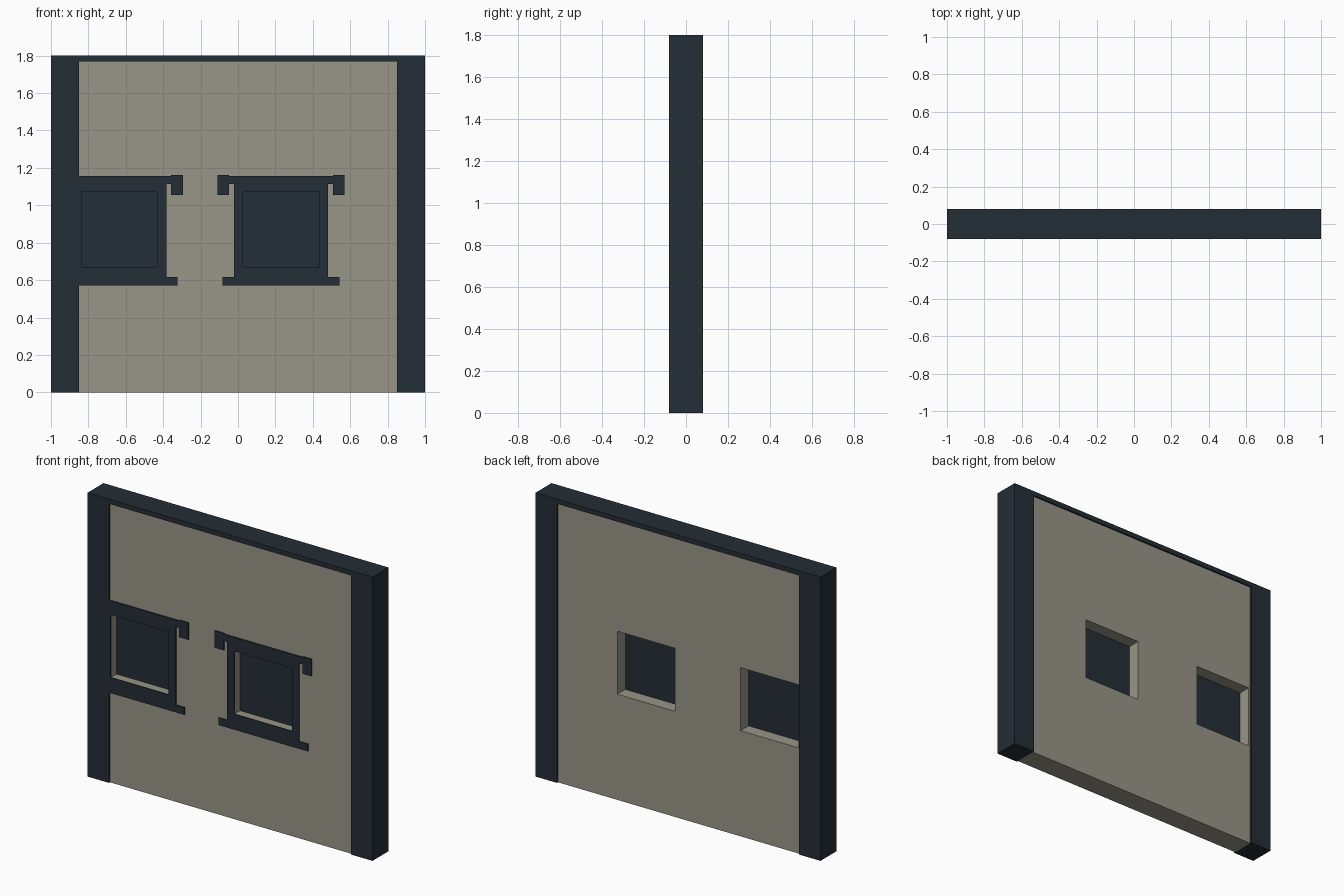
import bpy, bmesh, math
from mathutils import Matrix

if "Cube" in bpy.data.objects:
    bpy.data.objects.remove(bpy.data.objects["Cube"])


def material(name, rgb):
    m = bpy.data.materials.new(name)
    m.diffuse_color = (*rgb, 1)
    m.use_nodes = True
    m.node_tree.nodes["Principled BSDF"].inputs["Base Color"].default_value = m.diffuse_color
    return m


DARK = material("dark slate", (0.0176, 0.0273, 0.0369))
TAN = material("plaster tan", (0.314, 0.301, 0.242))


def rect(x0, x1, z0, z1):
    return [(x0, z0), (x1, z0), (x1, z1), (x0, z1)]


def slab(name, loops, y0, y1, mats):
    """Extrude front-view outlines (inner loops become holes) from y0 to y1."""
    cu = bpy.data.curves.new(name, 'CURVE')
    cu.dimensions, cu.fill_mode, cu.extrude = '2D', 'BOTH', (y1 - y0) / 2
    for pts in loops:
        s = cu.splines.new('POLY')
        s.points.add(len(pts) - 1)
        s.use_cyclic_u = True
        for p, (x, z) in zip(s.points, pts):
            p.co = (x, z, 0, 1)
    tmp = bpy.data.objects.new(name + "_outline", cu)
    bpy.context.collection.objects.link(tmp)
    dg = bpy.context.evaluated_depsgraph_get()
    me = bpy.data.meshes.new_from_object(tmp.evaluated_get(dg))
    bpy.data.objects.remove(tmp)
    bm = bmesh.new()
    bm.from_mesh(me)
    bm.transform(Matrix.Translation((0, (y0 + y1) / 2, 0)) @ Matrix.Rotation(math.pi / 2, 4, 'X'))
    bmesh.ops.remove_doubles(bm, verts=bm.verts, dist=1e-5)
    bmesh.ops.recalc_face_normals(bm, faces=bm.faces)
    for f in bm.faces:
        f.smooth = False
        f.material_index = 0
        # underside on the floor takes the second colour
        if len(mats) > 1 and f.calc_center_median().z < 0.001:
            f.material_index = 1
    bm.to_mesh(me)
    bm.free()
    me.name = name
    me.materials.clear()
    for m in mats:
        me.materials.append(m)
    ob = bpy.data.objects.new(name, me)
    bpy.context.collection.objects.link(ob)
    return ob


CENTRES = {"left": -0.635, "right": 0.23}
HALF, Z0, Z1 = 0.203, 0.67, 1.07          # window opening
openings = {k: rect(c - HALF, c + HALF, Z0, Z1) for k, c in CENTRES.items()}

# side posts and top beam
slab("post_frame", [[(-1, 0), (-0.85, 0), (-0.85, 1.77), (0.85, 1.77),
                     (0.85, 0), (1, 0), (1, 1.8), (-1, 1.8)]], -0.08, 0.08, [DARK])

# plaster wall with two window openings, dark underside
slab("wall_panel", [rect(-0.85, 0.85, 0, 1.77), *openings.values()], -0.07, 0.07, [TAN, DARK])

# right half of the window surround: sill, jamb, header with drop end
half = [(0.312, 0.572), (0.312, 0.617), (0.252, 0.617), (0.252, 1.114), (0.277, 1.114),
        (0.277, 1.055), (0.34, 1.055), (0.34, 1.162), (0.277, 1.162), (0.277, 1.157)]

for side, c in CENTRES.items():
    outline = [(c + x, z) for x, z in half] + [(c - x, z) for x, z in reversed(half)]
    slab(side + "_window_trim", [outline, openings[side]], -0.079, -0.07, [DARK])
    slab(side + "_window_pane", [openings[side]], -0.02, -0.01, [DARK])
